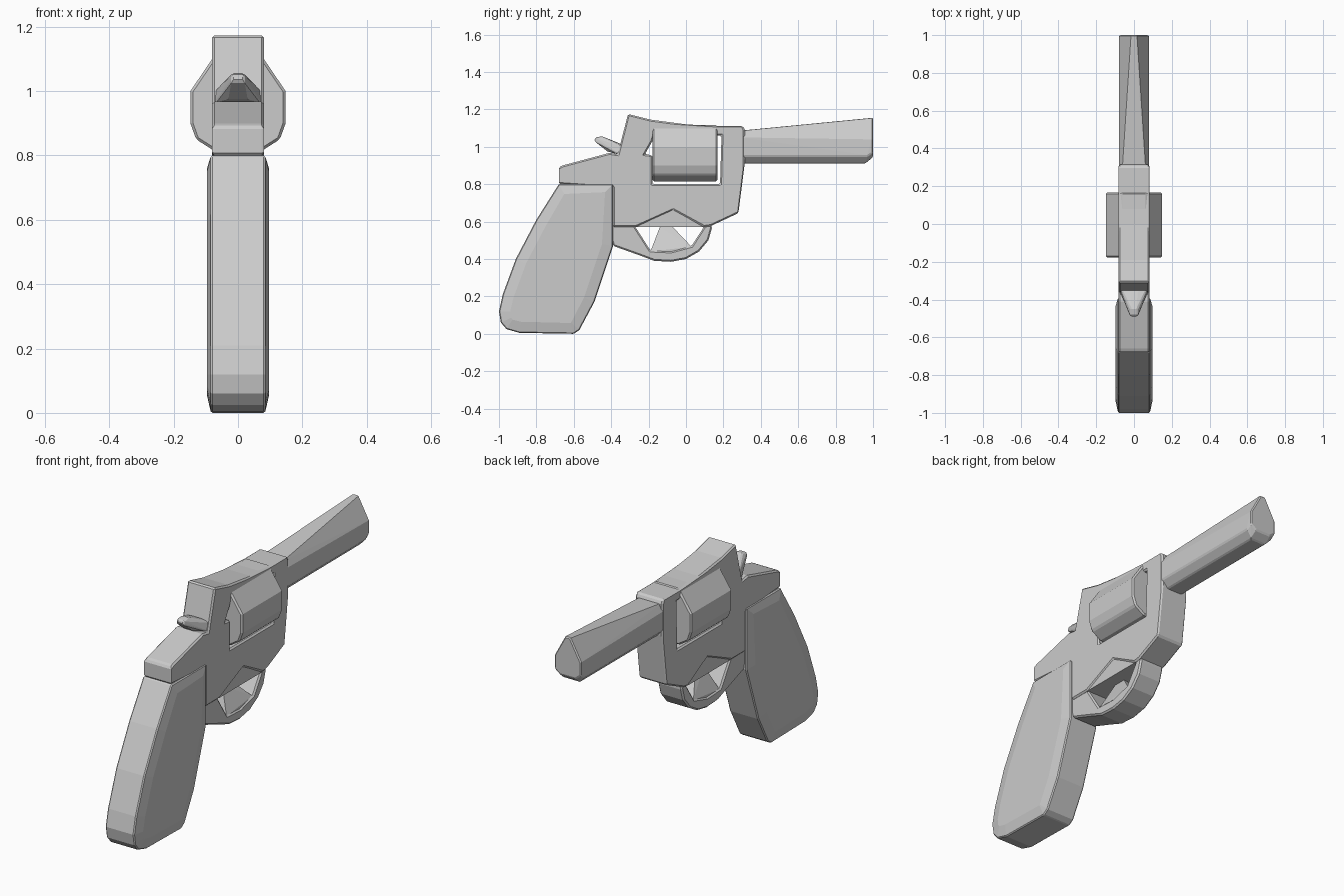
import bpy
import bmesh
from mathutils import Vector

old = bpy.data.objects.get("Cube")
if old:
    bpy.data.objects.remove(old, do_unlink=True)

grey = bpy.data.materials.new("plain grey")
grey.use_nodes = True
COLOUR = (0.6, 0.6, 0.6, 1)
grey.diffuse_color = COLOUR
grey.node_tree.nodes["Principled BSDF"].inputs["Base Color"].default_value = COLOUR


def finish(name, bm, bevel):
    """Turn a bmesh into a flat shaded object with slightly softened edges."""
    bmesh.ops.recalc_face_normals(bm, faces=bm.faces)
    mesh = bpy.data.meshes.new(name)
    bm.to_mesh(mesh)
    bm.free()
    obj = bpy.data.objects.new(name, mesh)
    bpy.context.collection.objects.link(obj)
    mesh.materials.append(grey)
    if bevel:
        mod = obj.modifiers.new("soft edges", "BEVEL")
        mod.width = bevel
        mod.segments = 1
        mod.limit_method = "ANGLE"
        mod.angle_limit = 0.6
    return obj


def plate(name, loops, half, bevel=0.008, swell=0):
    """Side outline (y, z), optionally with holes, extruded across x."""
    bm = bmesh.new()
    edges = []
    for loop in loops:
        vs = [bm.verts.new((-half, y, z)) for y, z in loop]
        edges += [bm.edges.new((a, b)) for a, b in zip(vs, vs[1:] + vs[:1])]
    if len(loops) == 1:
        bm.faces.new(vs)
    else:
        bmesh.ops.triangle_fill(bm, edges=edges, use_beauty=True)
    ext = bmesh.ops.extrude_face_region(bm, geom=bm.faces[:], use_keep_orig=True)
    moved = [g for g in ext["geom"] if isinstance(g, bmesh.types.BMVert)]
    bmesh.ops.translate(bm, verts=moved, vec=(2 * half, 0, 0))
    bmesh.ops.recalc_face_normals(bm, faces=bm.faces)
    if swell:
        caps = [f for f in bm.faces if abs(f.normal.x) > 0.9]
        bmesh.ops.inset_region(bm, faces=caps, thickness=0.06, depth=swell)
    return finish(name, bm, bevel)


def hull(name, points, bevel=0.006):
    """Convex solid from points on the left half, mirrored across x."""
    bm = bmesh.new()
    for x, y, z in points:
        for s in ((1, -1) if x else (1,)):
            bm.verts.new((s * x, y, z))
    res = bmesh.ops.convex_hull(bm, input=bm.verts[:])
    loose = [v for v in bm.verts if not v.link_faces]
    bmesh.ops.delete(bm, geom=loose, context="VERTS")
    bmesh.ops.dissolve_limit(bm, angle_limit=0.02, verts=bm.verts[:], edges=bm.edges[:])
    return finish(name, bm, bevel)


# Grip with swollen side panels
plate("grip", [[(-.68, .80), (-.80, .61), (-.91, .40), (-.98, .21), (-1, .12),
                (-.99, .06), (-.96, .025), (-.89, .005), (-.6, 0), (-.57, .02),
                (-.49, .17), (-.39, .47), (-.39, .80)]], .084, .005, .013)

# Frame with the cylinder window
plate("frame", [
    [(-.68, .80), (-.68, .89), (-.66, .90), (-.41, .967), (-.365, .96),
     (-.31, 1.175), (-.19, 1.145), (0, 1.12), (.16, 1.11), (.305, 1.11),
     (.315, 1.09), (.315, .92), (.30, .80), (.28, .645), (.13, .575),
     (.095, .57), (-.07, .66), (-.27, .57), (-.39, .57), (-.39, .78)],
    [(-.18, .80), (.182, .80), (.19, 1.06), (-.17, 1.06), (-.18, 1.03),
     (-.22, .96), (-.18, .955)]], .081)

# Trigger guard loop
plate("trigger_guard", [[
    (-.42, .58), (-.39, .47), (-.25, .42), (-.17, .39), (-.08, .385), (0, .40),
    (.07, .44), (.12, .50), (.14, .57), (.13, .60), (.08, .60), (.095, .57),
    (.03, .47), (-.08, .44), (-.19, .445), (-.27, .57), (-.30, .60)]], .072)

# Trigger: two wedges that meet in a narrow waist
waist = [(.006, -.14, .57), (.006, -.07, .57)]
hull("trigger_upper", waist + [(.075, -.27, .57), (.075, -.07, .665),
                               (.075, .095, .57)], 0)
hull("trigger_lower", waist + [(.065, -.19, .44), (.065, .03, .465),
                               (.065, -.08, .42)], 0)

# Faceted cylinder
section = [(.07, 1.115), (.148, 1.0), (.148, .90), (.13, .85), (.075, .815)]
hull("cylinder", [(x, y, z) for x, z in section for y in (-.178, .168)], .008)

# Barrel: flat top that narrows and rises toward the muzzle
barrel = [(.062, .28, 1.085), (.08, .28, 1.05), (.08, .28, .95), (.045, .28, .91),
          (.015, 1, 1.155), (.078, 1, 1.04), (.078, 1, .97), (.045, 1, .945),
          (.08, .97, .95), (.045, .96, .91)]
hull("barrel", barrel)

# Hammer spur
hull("hammer", [(.075, -.33, 1.0), (.075, -.33, .95), (.07, -.37, .965),
                (.02, -.36, 1.02), (.018, -.45, 1.056), (.02, -.485, 1.05),
                (.02, -.49, 1.03), (.03, -.42, .975)])
